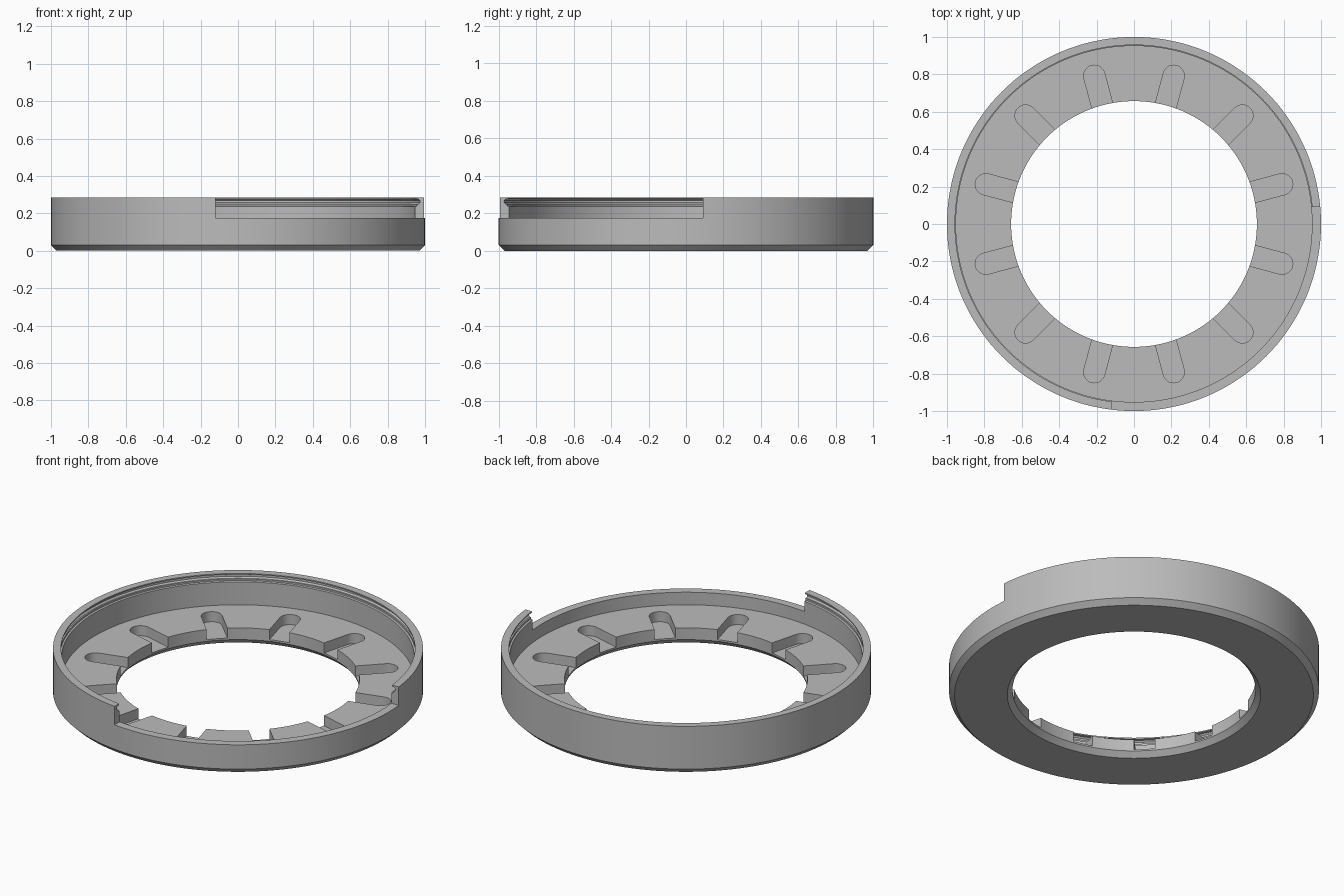
import bpy, bmesh, math
from mathutils import Matrix, Vector

cube = bpy.data.objects.get("Cube")
if cube:
    bpy.data.objects.remove(cube, do_unlink=True)

SEGMENTS = 144
SLOTS = 12
FLOOR_Z = 0.10        # top of the floor plate
SLOT_Z = 0.04         # bottom of the slots
SLOT_HALF = 0.057
SLOT_CENTER = 0.82    # radius of each slot's rounded end


def make_object(name, bm):
    bmesh.ops.recalc_face_normals(bm, faces=bm.faces)
    mesh = bpy.data.meshes.new(name)
    bm.to_mesh(mesh)
    bm.free()
    obj = bpy.data.objects.new(name, mesh)
    bpy.context.collection.objects.link(obj)
    return obj


def revolve(name, profile):
    """Spin a closed (radius, z) profile around the z axis."""
    bm = bmesh.new()
    rings = []
    for i in range(SEGMENTS):
        a = 2 * math.pi * i / SEGMENTS
        rings.append([bm.verts.new((r * math.cos(a), r * math.sin(a), z))
                      for r, z in profile])
    n = len(profile)
    for i in range(SEGMENTS):
        here, there = rings[i], rings[(i + 1) % SEGMENTS]
        for j in range(n):
            k = (j + 1) % n
            bm.faces.new((here[j], there[j], there[k], here[k]))
    return make_object(name, bm)


def extrude_outline(bm, outline, z0, z1, matrix):
    """Add a prism over an (x, y) outline."""
    face = bm.faces.new([bm.verts.new(matrix @ Vector((x, y, z0)))
                         for x, y in outline])
    new = bmesh.ops.extrude_face_region(bm, geom=[face])["geom"]
    verts = [v for v in new if isinstance(v, bmesh.types.BMVert)]
    bmesh.ops.translate(bm, verts=verts, vec=(0, 0, z1 - z0))


def cut(target, cutter):
    cutter.hide_render = True
    mod = target.modifiers.new("cut", "BOOLEAN")
    mod.operation = "DIFFERENCE"
    mod.solver = "EXACT"
    mod.object = cutter
    bpy.context.view_layer.objects.active = target
    bpy.ops.object.modifier_apply(modifier=mod.name)
    bpy.data.objects.remove(cutter, do_unlink=True)


# Ring body: chamfered base, floor plate, wall with snap groove under the lip
ring = revolve("ring_housing", [
    (0.685, 0), (0.97, 0), (1, 0.03), (1, 0.285),
    (0.957, 0.285), (0.957, 0.278), (0.97, 0.276), (0.978, 0.268),
    (0.978, 0.258), (0.97, 0.25), (0.962, 0.25), (0.962, 0.24),
    (0.952, 0.237), (0.952, FLOOR_Z), (0.657, FLOOR_Z), (0.657, 0.03),
])

# Round-ended slots around the hole
outline = [(0.5, -SLOT_HALF)]
for i in range(17):
    a = math.pi * (i / 16 - 0.5)
    outline.append((SLOT_CENTER + SLOT_HALF * math.cos(a),
                    SLOT_HALF * math.sin(a)))
outline.append((0.5, SLOT_HALF))
bm = bmesh.new()
for i in range(SLOTS):
    turn = Matrix.Rotation(2 * math.pi * (i + 0.5) / SLOTS, 4, "Z")
    extrude_outline(bm, outline, SLOT_Z, 0.16, turn)
cut(ring, make_object("slot_cutter", bm))

# Lowered section of the wall at the front left
bm = bmesh.new()
corner = [(-0.12, -1.2), (1.2, -1.2), (1.2, 0.092), (-0.12, 0.092)]
extrude_outline(bm, corner, 0.175, 0.4, Matrix())
cut(ring, make_object("wall_cutter", bm))

# Plain grey plastic
mat = bpy.data.materials.new("grey_plastic")
mat.use_nodes = True
grey = (0.5, 0.5, 0.5, 1)
mat.diffuse_color = grey
mat.node_tree.nodes["Principled BSDF"].inputs["Base Color"].default_value = grey
ring.data.materials.clear()
ring.data.materials.append(mat)

# Smooth curved walls, keep edges crisp
bpy.ops.object.select_all(action="DESELECT")
ring.select_set(True)
bpy.context.view_layer.objects.active = ring
bpy.ops.object.shade_smooth_by_angle(angle=math.radians(25))
